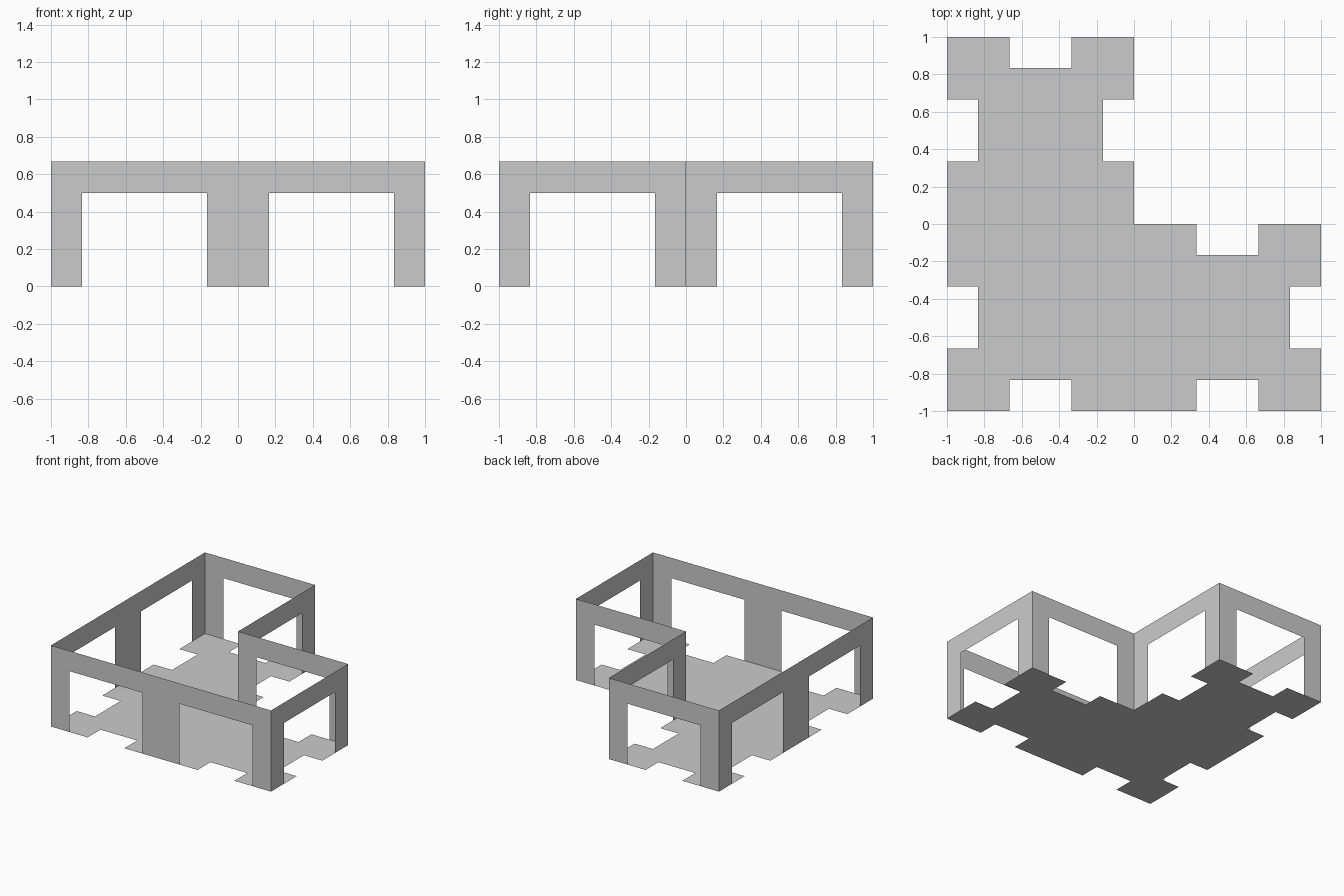
import bpy
from mathutils import Vector

if "Cube" in bpy.data.objects:
    bpy.data.objects.remove(bpy.data.objects["Cube"])

HEIGHT, LINTEL = 2 / 3, 0.5      # wall top, opening top
POST = 1 / 6                     # post width and floor notch depth
CORNERS = [Vector((x, y, 0)) for x, y in
           [(-1, -1), (1, -1), (1, 0), (0, 0), (0, 1), (-1, 1)]]
UP = Vector((0, 0, 1))


def sheet(name, points):
    mesh = bpy.data.meshes.new(name)
    mesh.from_pydata([tuple(p) for p in points], [], [list(range(len(points)))])
    mesh.update()
    obj = bpy.data.objects.new(name, mesh)
    bpy.context.collection.objects.link(obj)
    return obj


names = ["front_wall", "right_wall", "inner_back_wall",
         "inner_right_wall", "back_wall", "left_wall"]
floor_outline = []

for i, name in enumerate(names):
    start, end = CORNERS[i], CORNERS[(i + 1) % len(CORNERS)]
    along = (end - start).normalized()
    inward = UP.cross(along)
    bays = round((end - start).length)

    # Thin wall with one doorway per bay
    wall = [start]
    floor_outline.append(start)
    for bay in range(bays):
        base = start + along * bay
        left, right = base + along * POST, base + along * (1 - POST)
        wall += [left, left + UP * LINTEL, right + UP * LINTEL, right]

        # Floor notch in the middle of each doorway
        a, b = base + along / 3, base + along * 2 / 3
        floor_outline += [a, a + inward * POST, b + inward * POST, b]
    wall += [end, end + UP * HEIGHT, start + UP * HEIGHT]
    sheet(name, wall)

# Thin L-shaped floor
sheet("floor", floor_outline)
